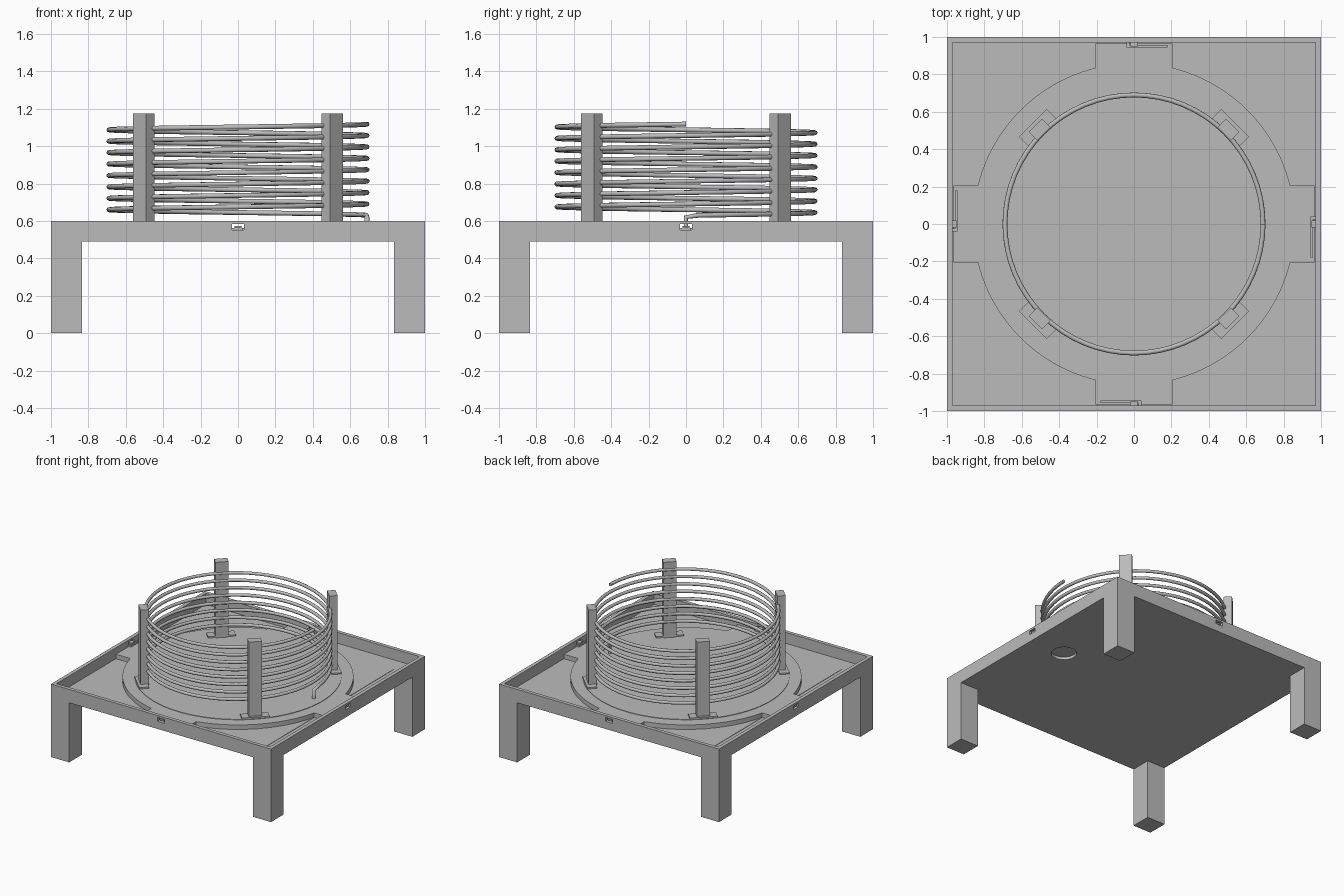
import bpy
import bmesh
from math import cos, sin, pi, radians
from mathutils import Matrix, Vector

if "Cube" in bpy.data.objects:
    bpy.data.objects.remove(bpy.data.objects["Cube"], do_unlink=True)

grey = bpy.data.materials.new("plain grey")
grey.use_nodes = True
GREY = (0.5, 0.5, 0.5, 1)
grey.diffuse_color = GREY
grey.node_tree.nodes["Principled BSDF"].inputs["Base Color"].default_value = GREY

RIM_TOP, UNDERSIDE, FLOOR, PLATE_TOP = 0.6, 0.49, 0.51, 0.55
COIL_R, WIRE_R, TURNS, PITCH, COIL_Z = 0.69, 0.013, 8, 0.061, 0.63
QUARTERS = [i * pi / 2 for i in range(4)]


def add_object(name, data):
    obj = bpy.data.objects.new(name, data)
    bpy.context.collection.objects.link(obj)
    data.materials.append(grey)
    return obj


def from_bmesh(name, bm):
    mesh = bpy.data.meshes.new(name)
    bm.to_mesh(mesh)
    bm.free()
    return add_object(name, mesh)


def box(name, lo, hi, angle=0.0):
    """Box between two corners, then turned about the z axis."""
    lo, hi = Vector(lo), Vector(hi)
    bm = bmesh.new()
    bmesh.ops.create_cube(bm, size=1)
    bmesh.ops.scale(bm, vec=hi - lo, verts=bm.verts)
    bmesh.ops.translate(bm, vec=(lo + hi) / 2, verts=bm.verts)
    bmesh.ops.rotate(bm, verts=bm.verts, cent=(0, 0, 0),
                     matrix=Matrix.Rotation(angle, 3, "Z"))
    return from_bmesh(name, bm)


def disc(name, radius, z0, z1, x=0.0, sides=96):
    bm = bmesh.new()
    bmesh.ops.create_cone(bm, cap_ends=True, segments=sides, radius1=radius,
                          radius2=radius, depth=z1 - z0,
                          matrix=Matrix.Translation((x, 0, (z0 + z1) / 2)))
    return from_bmesh(name, bm)


def combine(target, tool, operation):
    """Apply a boolean and remove the tool object."""
    tool.hide_render = True
    mod = target.modifiers.new("combine", "BOOLEAN")
    mod.operation, mod.solver, mod.object = operation, "EXACT", tool
    bpy.context.view_layer.objects.active = target
    bpy.ops.object.modifier_apply(modifier=mod.name)
    bpy.data.objects.remove(tool, do_unlink=True)


def smooth(obj):
    bpy.ops.object.select_all(action="DESELECT")
    obj.select_set(True)
    bpy.context.view_layer.objects.active = obj
    bpy.ops.object.shade_smooth_by_angle(angle=radians(35))


# Tray with four legs, a shallow pocket, side ports and a cable hole
table = box("table", (-1, -1, UNDERSIDE), (1, 1, RIM_TOP))
for a in QUARTERS:
    combine(table, box("leg", (0.835, 0.835, 0), (1, 1, FLOOR - 0.01), a), "UNION")
combine(table, box("pocket", (-0.97, -0.97, FLOOR), (0.97, 0.97, 0.7)), "DIFFERENCE")
for a in QUARTERS:
    combine(table, box("port", (0.94, -0.033, 0.552), (1.1, 0.033, 0.584), a), "DIFFERENCE")
combine(table, disc("cable_hole", 0.095, 0.4, 0.53, COIL_R, 48), "DIFFERENCE")

# Thin square inlay on the pocket floor, kept clear of the cable hole
inlay = box("floor_inlay", (-0.835, -0.835, FLOOR - 0.001), (0.835, 0.835, FLOOR + 0.003))
combine(inlay, disc("inlay_hole", 0.095, 0.4, 0.53, COIL_R, 48), "DIFFERENCE")

# Round plate with four tabs reaching the rim
plate = disc("coil_plate", 0.86, FLOOR + 0.003, PLATE_TOP)
for a in QUARTERS[:2]:
    combine(plate, box("tab", (-0.965, -0.205, FLOOR + 0.003),
                       (0.965, 0.205, PLATE_TOP), a), "UNION")
smooth(plate)
smooth(disc("raised_disc", 0.77, PLATE_TOP - 0.005, PLATE_TOP + 0.004))

for i, a in enumerate(QUARTERS):
    # Port socket and its L-shaped contact strip
    box(f"socket_{i}", (0.95, -0.02, 0.562), (0.99, 0.02, 0.574), a)
    box(f"contact_strip_{i}", (0.945, -0.18, PLATE_TOP - 0.005), (0.957, 0.04, 0.562), a)
    box(f"contact_end_{i}", (0.945, 0.025, PLATE_TOP - 0.005), (0.972, 0.04, 0.562), a)
    # Upright post on a low foot
    diagonal = a + pi / 4
    box(f"post_{i}", (0.682, -0.05, PLATE_TOP), (0.745, 0.05, 1.175), diagonal)
    box(f"post_foot_{i}", (0.69, -0.105, PLATE_TOP), (0.765, 0.105, 0.565), diagonal)

# Wire coil: a lead rising from the plate, then a helix
steps = 64
path = [(COIL_R, 0, PLATE_TOP), (COIL_R, 0, COIL_Z - 0.01)]
for k in range(1, TURNS * steps + 1):
    t = 2 * pi * k / steps
    path.append((COIL_R * cos(t), COIL_R * sin(t), COIL_Z + PITCH * k / steps))
curve = bpy.data.curves.new("coil", "CURVE")
curve.dimensions = "3D"
curve.bevel_depth = WIRE_R
curve.bevel_resolution = 2
curve.use_fill_caps = True
spline = curve.splines.new("POLY")
spline.points.add(len(path) - 1)
for point, co in zip(spline.points, path):
    point.co = (*co, 1)
spline.use_smooth = True
add_object("coil", curve)
